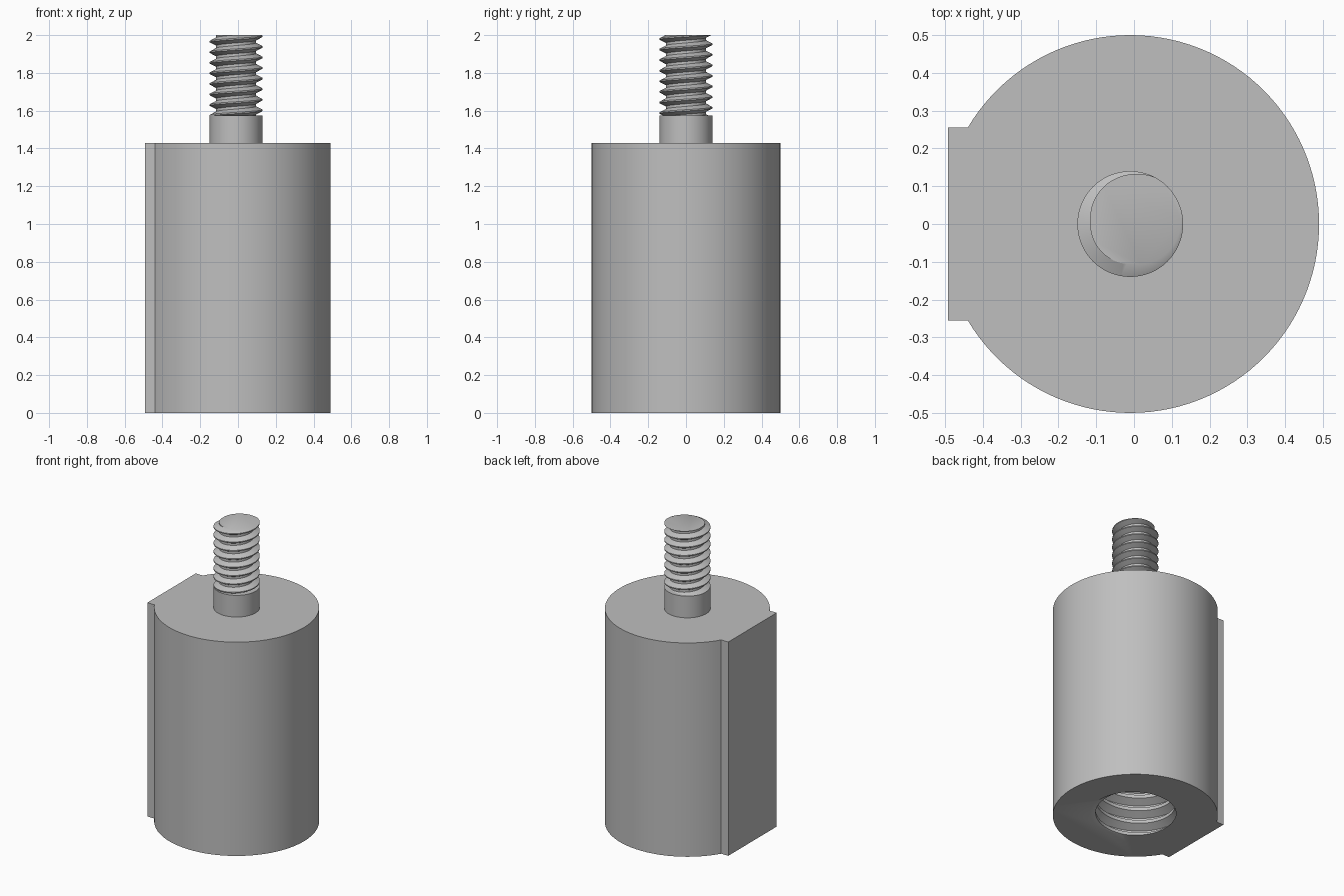
import bpy, bmesh
from math import sin, cos, pi, asin, radians

AXIS_X = -0.01
BODY_TOP = 1.43

cube = bpy.data.objects.get("Cube")
if cube:
    bpy.data.objects.remove(cube)

grey = bpy.data.materials.new("plain grey")
grey.use_nodes = True
colour = (0.52, 0.52, 0.52, 1)
grey.diffuse_color = colour
grey.node_tree.nodes["Principled BSDF"].inputs["Base Color"].default_value = colour


def finish(bm, name):
    bmesh.ops.recalc_face_normals(bm, faces=bm.faces[:])
    mesh = bpy.data.meshes.new(name)
    bm.to_mesh(mesh)
    bm.free()
    obj = bpy.data.objects.new(name, mesh)
    bpy.context.collection.objects.link(obj)
    mesh.materials.append(grey)
    return obj


def smooth(obj):
    bpy.ops.object.select_all(action="DESELECT")
    obj.select_set(True)
    bpy.context.view_layer.objects.active = obj
    bpy.ops.object.shade_smooth_by_angle(angle=radians(30))


def prism(name, outline, z0, z1):
    """Closed solid raised from a flat outline."""
    bm = bmesh.new()
    face = bm.faces.new([bm.verts.new((x, y, z0)) for x, y in outline])
    top = bmesh.ops.extrude_face_region(bm, geom=[face])["geom"]
    verts = [v for v in top if isinstance(v, bmesh.types.BMVert)]
    bmesh.ops.translate(bm, verts=verts, vec=(0, 0, z1 - z0))
    return finish(bm, name)


def thread(name, crest, root, pitch, z0, z1, z_crest, angle, sides=72):
    """Right-handed screw solid; a crest passes z_crest at the given angle."""
    profile = [(-1 / 16, crest), (1 / 16, crest), (3 / 8, root), (5 / 8, root)]
    n = len(profile)
    first = int((z0 - z_crest) / pitch) - 3
    last = int((z1 - z_crest) / pitch) + 3
    bm = bmesh.new()
    cols = []
    for i in range(sides):
        a = 2 * pi * i / sides
        cols.append([bm.verts.new((AXIS_X + r * cos(a + angle), r * sin(a + angle),
                                   z_crest + pitch * (k + off + i / sides)))
                     for k in range(first, last) for off, r in profile])
    # The last column joins the first one turn higher
    for i in range(sides):
        here, there = cols[i], cols[(i + 1) % sides]
        shift = n if i == sides - 1 else 0
        for j in range(len(here) - 1 - shift):
            bm.faces.new((here[j], there[j + shift], there[j + shift + 1], here[j + 1]))
    # Trim both ends flat and cap them
    for z, way in ((z0, -1), (z1, 1)):
        bmesh.ops.bisect_plane(bm, geom=bm.verts[:] + bm.edges[:] + bm.faces[:], dist=1e-6,
                               plane_co=(0, 0, z), plane_no=(0, 0, way), clear_outer=True)
    bmesh.ops.remove_doubles(bm, verts=bm.verts[:], dist=1e-5)
    bmesh.ops.holes_fill(bm, edges=[e for e in bm.edges if e.is_boundary], sides=0)
    return finish(bm, name)


def circle(radius, start, end, steps):
    return [(AXIS_X + radius * cos(start + (end - start) * i / steps),
             radius * sin(start + (end - start) * i / steps)) for i in range(steps + 1)]


# Round body with a flat key along one side
half_key = 0.256
limit = pi - asin(half_key / 0.5)
outline = circle(0.5, -limit, limit, 100) + [(-0.492, half_key), (-0.492, -half_key)]
body = prism("body", outline, 0, BODY_TOP)

# Threaded hole in the underside
cutter = thread("hole_cutter", 0.288, 0.24, 0.088, -0.05, 0.7, 0, radians(20))
cut = body.modifiers.new("threaded hole", "BOOLEAN")
cut.operation = "DIFFERENCE"
cut.solver = "EXACT"
cut.object = cutter
bpy.context.view_layer.objects.active = body
bpy.ops.object.modifier_apply(modifier=cut.name)
bpy.data.objects.remove(cutter)
smooth(body)

# Plain shank and threaded stud on top
shank = prism("stud_shank", circle(0.14, 0, 2 * pi, 72)[:-1], BODY_TOP, 1.575)
smooth(shank)
stud = thread("stud_thread", 0.14, 0.106, 0.056, 1.575, 2, 2, radians(40))
smooth(stud)
